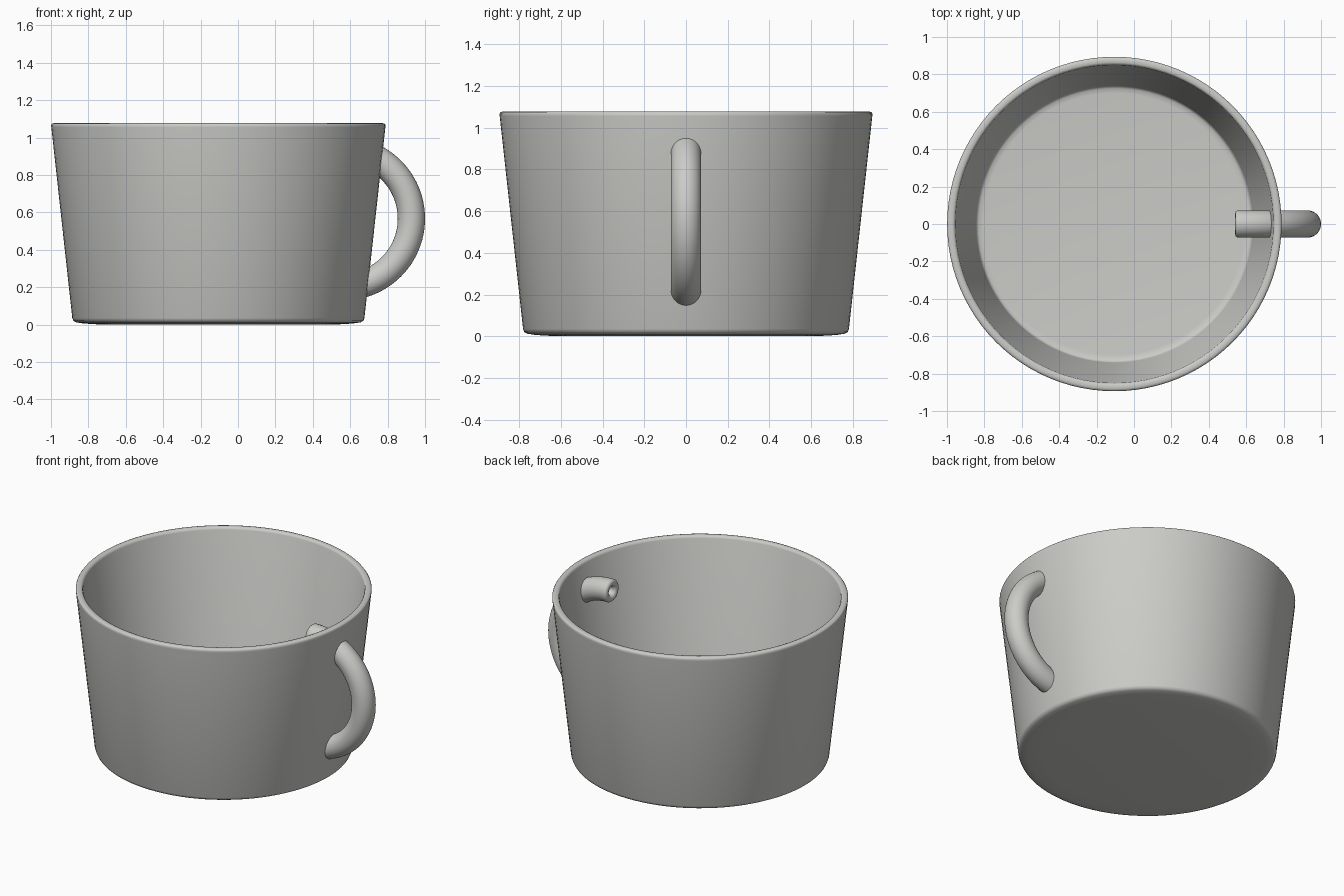
import bpy, bmesh, math
from mathutils import Vector

if "Cube" in bpy.data.objects:
    bpy.data.objects.remove(bpy.data.objects["Cube"])

grey = bpy.data.materials.new("warm_grey")
grey.diffuse_color = (0.6, 0.6, 0.58, 1)
grey.use_nodes = True
grey.node_tree.nodes["Principled BSDF"].inputs["Base Color"].default_value = grey.diffuse_color


def make_object(name, bm, angle):
    bmesh.ops.remove_doubles(bm, verts=bm.verts, dist=1e-5)
    bmesh.ops.recalc_face_normals(bm, faces=bm.faces)
    mesh = bpy.data.meshes.new(name)
    bm.to_mesh(mesh)
    bm.free()
    mesh.materials.append(grey)
    ob = bpy.data.objects.new(name, mesh)
    bpy.context.collection.objects.link(ob)
    bpy.ops.object.select_all(action='DESELECT')
    ob.select_set(True)
    bpy.context.view_layer.objects.active = ob
    bpy.ops.object.shade_smooth_by_angle(angle=math.radians(angle))
    return ob


def bridge(bm, a, b):
    n = len(a)
    for i in range(n):
        j = (i + 1) % n
        bm.faces.new((a[i], a[j], b[j], b[i]))


# Cup body: outer wall, rounded rim, inner wall and floor as one lathe profile
CUP_X = -0.105
profile = [(0.62, 0.0), (0.72, 0.006), (0.76, 0.012), (0.775, 0.02), (0.781, 0.035),
           (0.893, 1.055), (0.894, 1.067), (0.889, 1.074), (0.880, 1.077),
           (0.864, 1.077), (0.855, 1.073), (0.850, 1.062),
           (0.741, 0.075), (0.736, 0.062), (0.725, 0.055), (0.70, 0.052)]
SEG = 96
bm = bmesh.new()
rings = [[bm.verts.new((CUP_X + r * math.cos(2 * math.pi * i / SEG),
                        r * math.sin(2 * math.pi * i / SEG), z)) for i in range(SEG)]
         for r, z in profile]
for a, b in zip(rings, rings[1:]):
    bridge(bm, a, b)
bm.faces.new(rings[0])
bm.faces.new(rings[-1])
make_object("cup_body", bm, 50)

# Handle: half ring running through the wall, with rounded, dimpled ends inside
CENTRE = Vector((0.562, 0, 0.567))
MAJOR, TUBE, SIDES, STEPS = 0.365, 0.073, 32, 48


def handle_ring(bm, angle, radius, push=0.0):
    out = Vector((math.cos(angle), 0, math.sin(angle)))
    base = CENTRE + out * MAJOR + Vector((-push, 0, 0))
    return [bm.verts.new(base + out * radius * math.cos(2 * math.pi * k / SIDES)
                         + Vector((0, radius * math.sin(2 * math.pi * k / SIDES), 0)))
            for k in range(SIDES)]


# End section as (radius, distance beyond the half ring), from dimple to tube
end = [(0.025, -0.04), (0.027, 0.0), (0.036, 0.017), (0.05, 0.022),
       (0.065, 0.019), (0.073, 0.008)]
h = math.pi / 2
bm = bmesh.new()
rings = [handle_ring(bm, -h, r, p) for r, p in end]
rings += [handle_ring(bm, -h + math.pi * i / STEPS, TUBE) for i in range(STEPS + 1)]
rings += [handle_ring(bm, h, r, p) for r, p in reversed(end)]
for a, b in zip(rings, rings[1:]):
    bridge(bm, a, b)
bm.faces.new(rings[0])
bm.faces.new(rings[-1])
make_object("handle", bm, 60)
